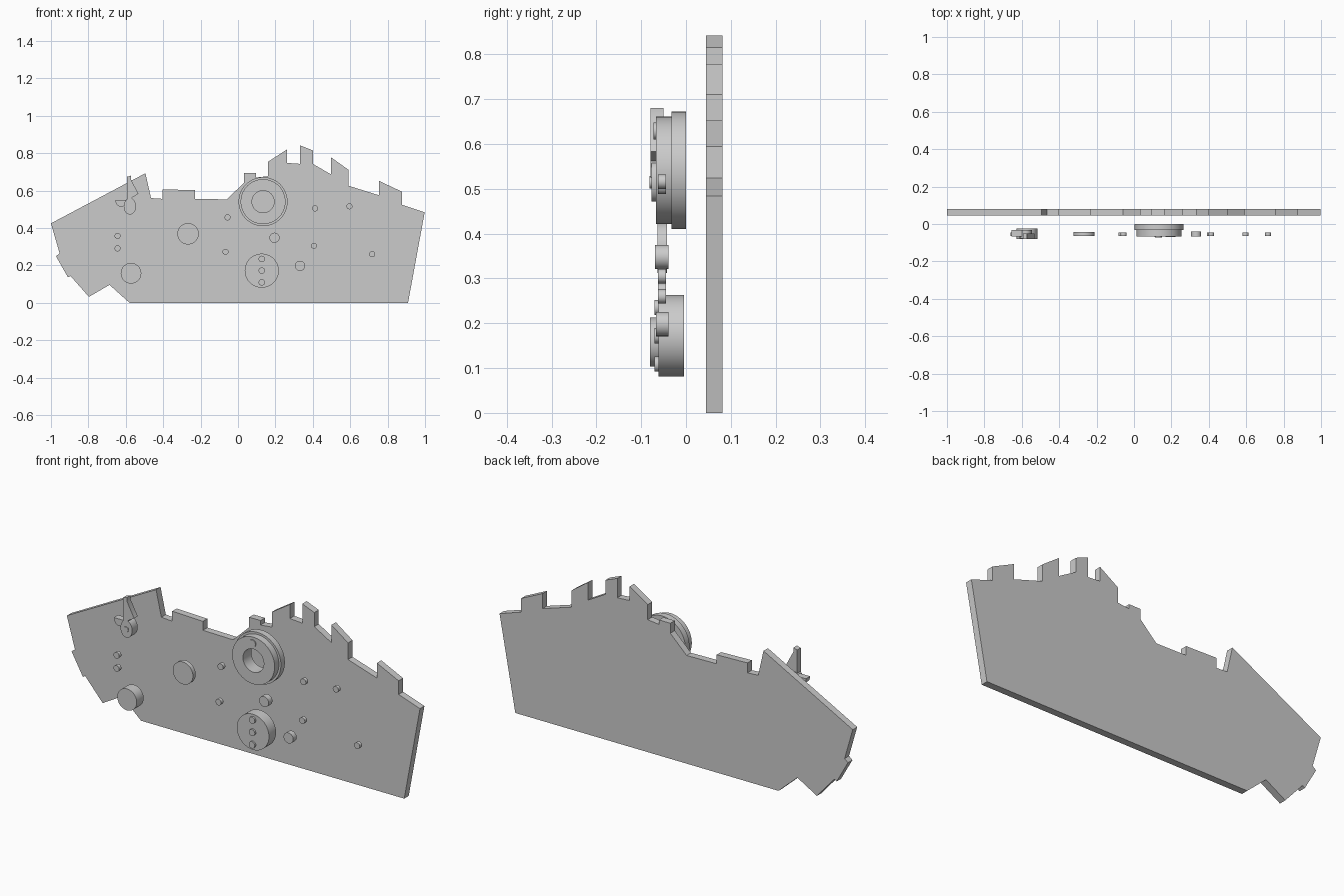
import bpy, bmesh, math

if "Cube" in bpy.data.objects:
    bpy.data.objects.remove(bpy.data.objects["Cube"])


def finish(name, bm):
    bmesh.ops.recalc_face_normals(bm, faces=bm.faces)
    mesh = bpy.data.meshes.new(name)
    bm.to_mesh(mesh)
    bm.free()
    ob = bpy.data.objects.new(name, mesh)
    bpy.context.collection.objects.link(ob)
    bpy.ops.object.select_all(action='DESELECT')
    ob.select_set(True)
    bpy.context.view_layer.objects.active = ob
    bpy.ops.object.shade_smooth_by_angle(angle=math.radians(30))
    return ob


def prism(name, pts, y0, y1):
    """Extrude an (x, z) outline from y0 to y1."""
    bm = bmesh.new()
    face = bm.faces.new([bm.verts.new((x, y0, z)) for x, z in pts])
    new = bmesh.ops.extrude_face_region(bm, geom=[face])["geom"]
    bmesh.ops.translate(bm, vec=(0, y1 - y0, 0),
                        verts=[v for v in new if isinstance(v, bmesh.types.BMVert)])
    return finish(name, bm)


def arc(cx, cz, rx, rz, a0=0, a1=360, n=48):
    steps = n if a1 - a0 == 360 else n + 1
    return [(cx + rx * math.cos(math.radians(a0 + (a1 - a0) * i / n)),
             cz + rz * math.sin(math.radians(a0 + (a1 - a0) * i / n))) for i in range(steps)]


def disc(name, x, z, r, y0, y1, n=48):
    return prism(name, arc(x, z, r, r, n=n), y0, y1)


def lathe_ring(name, x, z, profile, n=64):
    """Turn a closed (radius, y) profile about a y-directed axis."""
    bm = bmesh.new()
    rings = [[bm.verts.new((x + r * math.cos(math.tau * i / n), y,
                            z + r * math.sin(math.tau * i / n))) for r, y in profile]
             for i in range(n)]
    m = len(profile)
    for i in range(n):
        a, b = rings[i], rings[(i + 1) % n]
        for j in range(m):
            k = (j + 1) % m
            bm.faces.new((a[j], a[k], b[k], b[j]))
    return finish(name, bm)


# notched back plate
outline = [
    (-1, .425), (-.495, .693), (-.465, .56), (-.404, .556), (-.404, .607), (-.23, .602),
    (-.23, .556), (-.06, .553), (.032, .642), (.032, .693), (.096, .693), (.096, .67),
    (.16, .677), (.16, .754), (.262, .82), (.262, .748), (.332, .743), (.332, .842),
    (.4, .815), (.4, .743), (.497, .687), (.497, .778), (.591, .711), (.591, .626),
    (.754, .575), (.754, .652), (.877, .594), (.877, .524), (.998, .484), (.909, 0),
    (-.58, 0), (-.687, .096), (-.797, .032), (-.896, .144), (-.909, .136),
    (-.973, .249), (-.954, .265)]
prism("back_plate", outline, .045, .081)

# large stepped ring with its peg
lathe_ring("large_ring", .134, .541,
           [(.059, 0), (.131, 0), (.131, -.032), (.12, -.032), (.12, -.067), (.059, -.067)])
disc("large_ring_peg", .13, .629, .019, -.072, -.06, 24)

# lower wheel with three pegs
disc("lower_wheel", .127, .172, .091, -.061, -.004)
for i in range(3):
    disc(f"lower_wheel_peg_{i + 1}", .127, .109 + .063 * i, .017, -.07, -.055, 24)

# plain discs: x, z, radius, front y, back y
for i, d in enumerate([(-.267, .369, .057, -.064, -.042), (-.572, .158, .055, -.08, -.024),
                       (.195, .348, .027, -.069, -.039), (.332, .198, .027, -.067, -.039)]):
    disc(f"disc_{i + 1}", *d)

# small pegs
for i, (x, z) in enumerate([(-.056, .457), (-.067, .273), (.412, .505), (.596, .516),
                            (.406, .305), (.717, .26), (-.644, .358), (-.644, .291)]):
    disc(f"small_peg_{i + 1}", x, z, .016, -.063, -.045, 24)

# lever: oval base, upright blade, half-round tab, front stud
prism("lever_base", arc(-.578, .516, .033, .044, n=32), -.077, -.032)
prism("lever_blade", [(-.594, .524), (-.594, .674), (-.572, .68), (-.572, .658),
                      (-.532, .583), (-.568, .562), (-.568, .524)], -.079, -.05)
prism("lever_tab", arc(-.625, .55, .031, .036, 180, 360, 20), -.066, -.032)
disc("lever_stud", -.578, .515, .014, -.081, -.07, 16)
